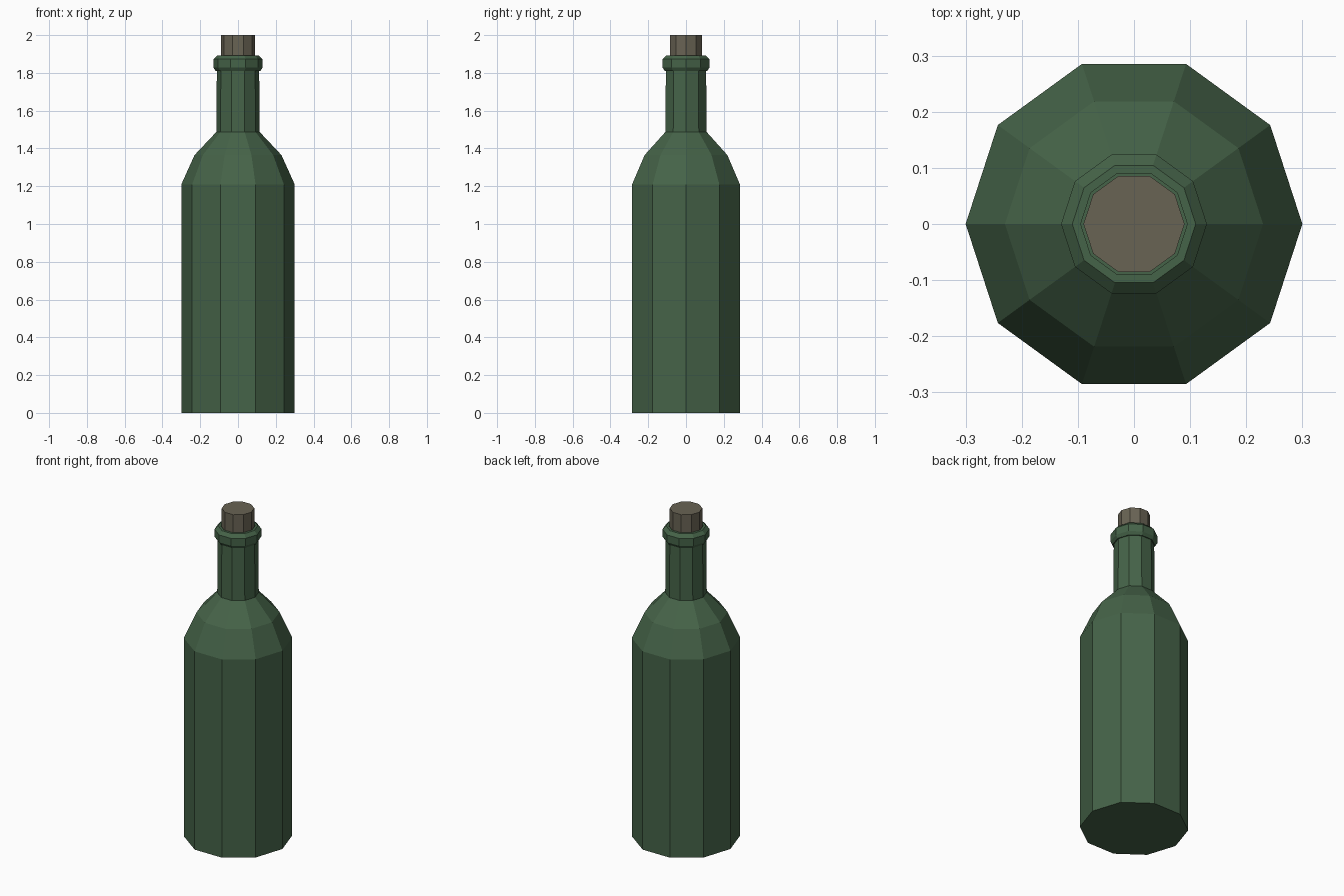
import bpy, bmesh, math

if "Cube" in bpy.data.objects:
    bpy.data.objects.remove(bpy.data.objects["Cube"])

SIDES = 10

def material(name, color):
    m = bpy.data.materials.new(name)
    m.diffuse_color = (*color, 1)
    m.use_nodes = True
    m.node_tree.nodes["Principled BSDF"].inputs["Base Color"].default_value = m.diffuse_color
    return m

def lathe(name, profile, mat):
    """Revolve (radius, z) points into a closed faceted solid."""
    bm = bmesh.new()
    rings = []
    for r, z in profile:
        rings.append([bm.verts.new((r * math.cos(2 * math.pi * i / SIDES),
                                    r * math.sin(2 * math.pi * i / SIDES), z))
                      for i in range(SIDES)])
    for a, b in zip(rings, rings[1:]):
        for i in range(SIDES):
            j = (i + 1) % SIDES
            bm.faces.new((a[i], a[j], b[j], b[i]))
    bm.faces.new(rings[0][::-1])
    bm.faces.new(rings[-1])
    me = bpy.data.meshes.new(name)
    bm.to_mesh(me)
    bm.free()
    me.materials.append(mat)
    ob = bpy.data.objects.new(name, me)
    bpy.context.collection.objects.link(ob)
    return ob

glass = material("green_glass", (0.06, 0.125, 0.065))
cork = material("cork_brown", (0.14, 0.125, 0.088))

# Body, shoulder, neck, rolled lip and shallow mouth
lathe("bottle", [(0.30, 0), (0.30, 1.21), (0.23, 1.365), (0.115, 1.487),
                 (0.112, 1.81), (0.118, 1.81), (0.13, 1.828), (0.13, 1.873),
                 (0.11, 1.893), (0.095, 1.893), (0.095, 1.85)], glass)

# Stopper
lathe("stopper", [(0.09, 1.84), (0.09, 2.0)], cork)
